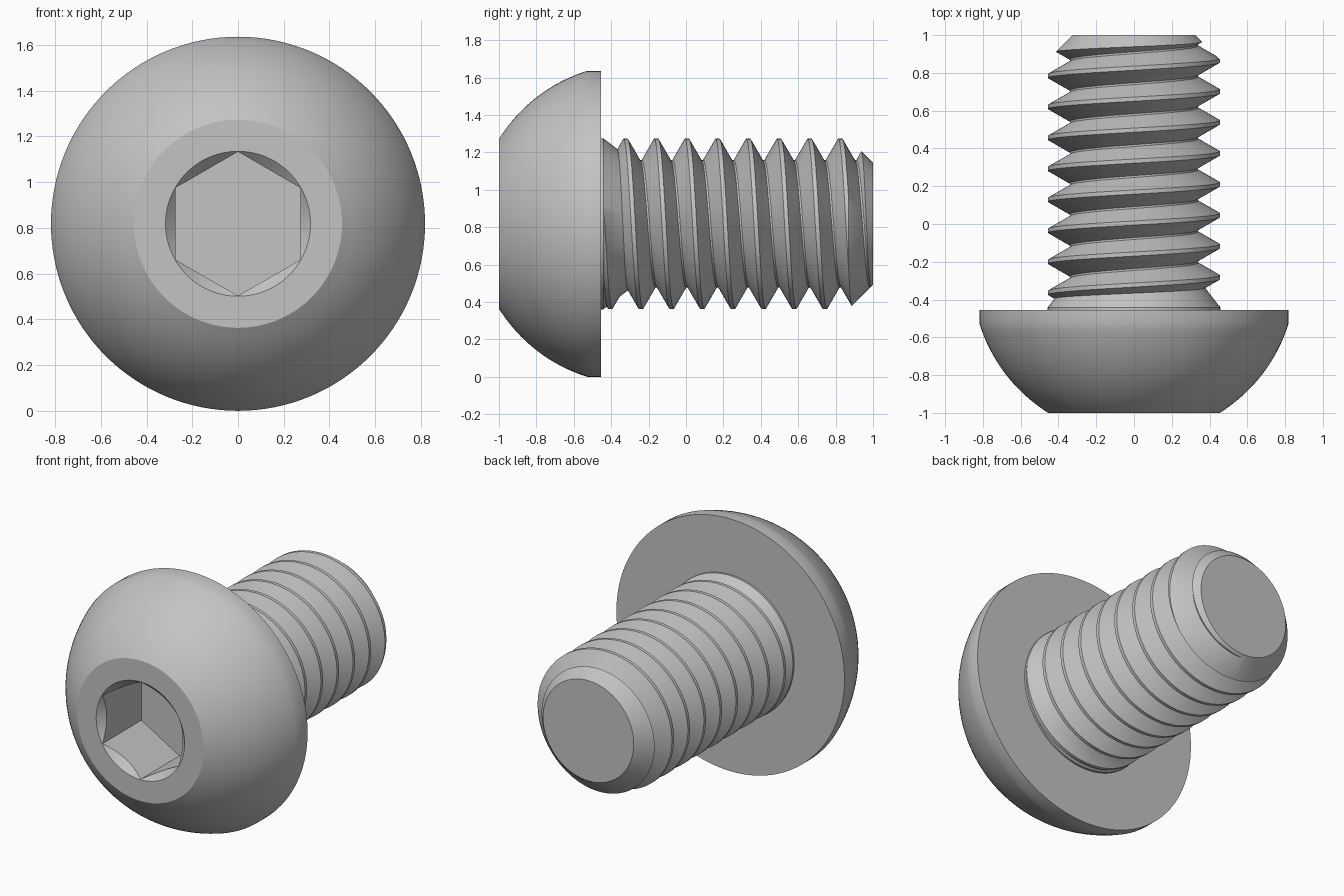
import bpy, bmesh, math

cube = bpy.data.objects.get("Cube")
if cube:
    bpy.data.objects.remove(cube, do_unlink=True)

HEAD_R, SHANK_R, ROOT_R = 0.818, 0.455, 0.34
PITCH, SEGS = 0.164, 96

steel = bpy.data.materials.new("grey_steel")
steel.use_nodes = True
steel.diffuse_color = (0.55, 0.55, 0.55, 1)
steel.node_tree.nodes["Principled BSDF"].inputs["Base Color"].default_value = (0.55, 0.55, 0.55, 1)


def point(r, y, phi):
    """Position around the bolt axis, with phi measured from the top towards +x."""
    return (r * math.sin(phi), y, HEAD_R + r * math.cos(phi))


def finish(name, bm):
    bmesh.ops.recalc_face_normals(bm, faces=bm.faces)
    mesh = bpy.data.meshes.new(name)
    bm.to_mesh(mesh)
    bm.free()
    mesh.materials.append(steel)
    obj = bpy.data.objects.new(name, mesh)
    bpy.context.collection.objects.link(obj)
    return obj


def lathe(name, profile, segs=SEGS):
    """Solid of revolution about the bolt axis, closed with flat ends."""
    bm = bmesh.new()
    rings = [[bm.verts.new(point(r, y, math.tau * i / segs)) for i in range(segs)]
             for r, y in profile]
    for a, b in zip(rings, rings[1:]):
        for i in range(segs):
            j = (i + 1) % segs
            bm.faces.new((a[i], a[j], b[j], b[i]))
    bm.faces.new(rings[0])
    bm.faces.new(rings[-1])
    return finish(name, bm)


def helix(name, first, last):
    """Trapezoid thread, made long so that both ends can be trimmed."""
    corners = ((-0.077, ROOT_R), (-0.011, SHANK_R), (0.011, SHANK_R), (0.077, ROOT_R))
    bm = bmesh.new()
    columns = []
    for i in range(SEGS + 1):
        turn = i / SEGS
        columns.append([bm.verts.new(point(r, 0.005 + PITCH * (k + turn) + dy, math.tau * turn))
                        for k in range(first, last) for dy, r in corners])
    for a, b in zip(columns, columns[1:]):
        for j in range(len(a) - 1):
            bm.faces.new((a[j], b[j], b[j + 1], a[j + 1]))
    bmesh.ops.remove_doubles(bm, verts=bm.verts, dist=0.0001)
    # close both ends with fans to the axis
    rim = [e for e in bm.edges if e.is_boundary]
    ends = {s: bm.verts.new((0, PITCH * (first if s < 0 else last), HEAD_R)) for s in (-1, 1)}
    for e in rim:
        side = 1 if e.verts[0].co.y > 0.2 else -1
        bm.faces.new((e.verts[0], e.verts[1], ends[side]))
    return finish(name, bm)


def boolean(obj, tool, operation):
    mod = obj.modifiers.new(operation.lower(), "BOOLEAN")
    mod.operation, mod.object, mod.solver = operation, tool, "EXACT"
    bpy.context.view_layer.objects.active = obj
    bpy.ops.object.modifier_apply(modifier=mod.name)
    bpy.data.objects.remove(tool, do_unlink=True)


def smooth(obj):
    bpy.ops.object.select_all(action="DESELECT")
    obj.select_set(True)
    bpy.context.view_layer.objects.active = obj
    bpy.ops.object.shade_smooth_by_angle(angle=math.radians(25))


# domed head: spherical cap with a flat front and a short straight rim
centre_y, dome_r = -0.273, 0.857
start, stop = math.asin(SHANK_R / dome_r), math.asin(HEAD_R / dome_r)
dome = []
for i in range(17):
    a = start + (stop - start) * i / 16
    dome.append((dome_r * math.sin(a), centre_y - dome_r * math.cos(a)))
dome[0] = (SHANK_R, -1)
head = lathe("button_head", dome + [(HEAD_R, -0.455)], 128)

# hexagonal socket with a conical lead-in
boolean(head, lathe("socket_cutter", [(0.315, -1.1), (0.315, -0.6)], 6), "DIFFERENCE")
boolean(head, lathe("lead_in_cutter", [(0.367, -1.05), (0.217, -0.9)]), "DIFFERENCE")
smooth(head)

# threaded shank: trimmed to a chamfered tip, with a conical runout under the head
shank = helix("threaded_shank", -6, 9)
boolean(shank, lathe("tip_envelope", [(0.5, -0.5), (0.5, 0.825), (0.325, 1)]), "INTERSECT")
boolean(shank, lathe("runout_cone", [(0.457, -0.48), (0.457, -0.442), (0.3, -0.238)]), "UNION")
smooth(shank)
